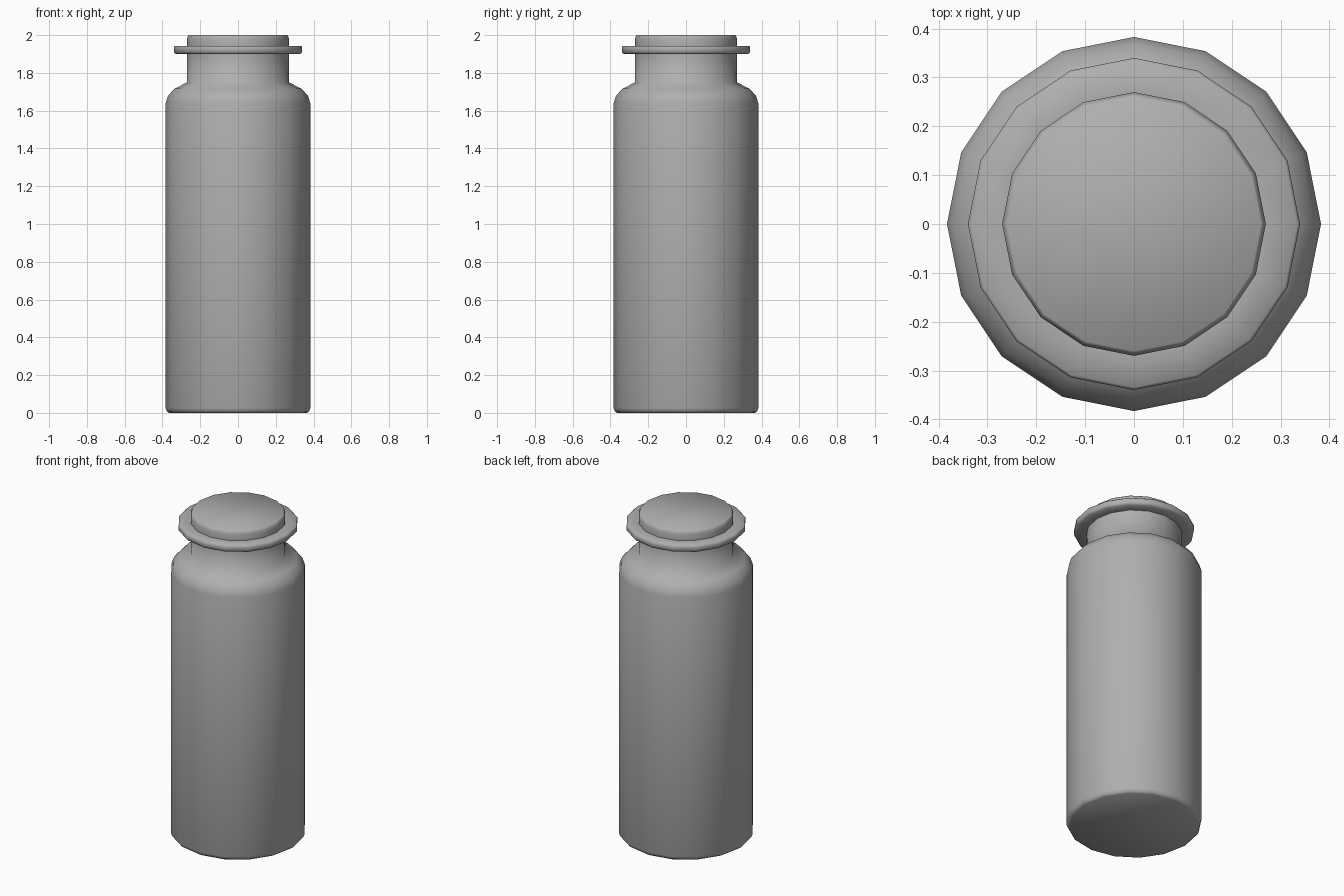
import bpy, bmesh, math

if "Cube" in bpy.data.objects:
    bpy.data.objects.remove(bpy.data.objects["Cube"])

SIDES = 16

# Mid-dark grey shared by both parts
grey = bpy.data.materials.new("dark_grey")
grey.diffuse_color = (0.43, 0.43, 0.43, 1.0)
grey.use_nodes = True
grey.node_tree.nodes["Principled BSDF"].inputs["Base Color"].default_value = grey.diffuse_color


def lathe(name, profile, cap_bottom=False, cap_top=False):
    """Revolve (radius, z) points around z into a 16-sided shell."""
    bm = bmesh.new()
    rings = []
    for r, z in profile:
        rings.append([bm.verts.new((r * math.cos(2 * math.pi * i / SIDES),
                                    r * math.sin(2 * math.pi * i / SIDES), z))
                      for i in range(SIDES)])
    for a, b in zip(rings, rings[1:]):
        for i in range(SIDES):
            j = (i + 1) % SIDES
            bm.faces.new((a[i], a[j], b[j], b[i]))
    if cap_bottom:
        bm.faces.new(rings[0][::-1])
    if cap_top:
        bm.faces.new(rings[-1])
    mesh = bpy.data.meshes.new(name)
    bm.to_mesh(mesh)
    bm.free()
    mesh.materials.append(grey)
    obj = bpy.data.objects.new(name, mesh)
    bpy.context.collection.objects.link(obj)
    bpy.ops.object.select_all(action='DESELECT')
    obj.select_set(True)
    bpy.context.view_layer.objects.active = obj
    bpy.ops.object.shade_smooth_by_angle(angle=math.radians(75))
    return obj


# Bottle: base edge, straight wall, rounded shoulder, neck
lathe("bottle_body", [(0.365, 0.0), (0.376, 0.008), (0.383, 0.025), (0.383, 1.64),
                      (0.37, 1.68), (0.335, 1.717), (0.27, 1.75), (0.27, 1.9)],
      cap_bottom=True)

# Lid: flange rim with softened edge, then raised plug
lathe("lid", [(0.27, 1.9), (0.33, 1.9), (0.34, 1.91), (0.34, 1.937),
              (0.334, 1.943), (0.27, 1.943), (0.27, 1.98), (0.265, 1.995), (0.26, 2.0)],
      cap_top=True)
